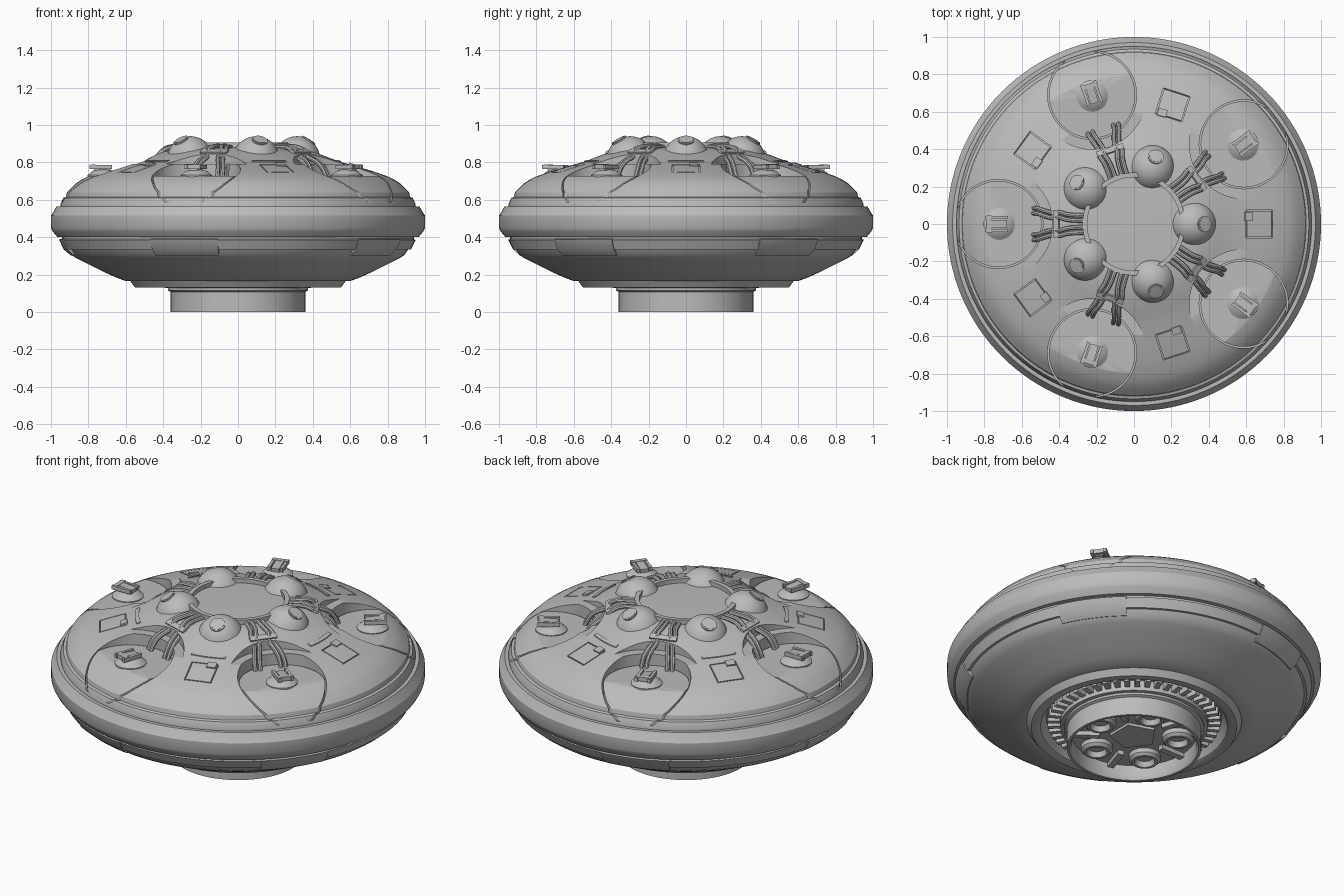
import bpy, bmesh
from math import tau, radians, atan2
from mathutils import Matrix, Vector

cube = bpy.data.objects.get("Cube")
if cube:
    bpy.data.objects.remove(cube)

grey = bpy.data.materials.new("hull_grey")
grey.use_nodes = True
grey.diffuse_color = (0.5, 0.5, 0.5, 1)
grey.node_tree.nodes["Principled BSDF"].inputs["Base Color"].default_value = (0.5, 0.5, 0.5, 1)

BALL_ANGLES = [radians(72 * k) for k in range(5)]
POD_ANGLES = [radians(36 + 72 * k) for k in range(5)]


def activate(obj):
    bpy.ops.object.select_all(action="DESELECT")
    obj.select_set(True)
    bpy.context.view_layer.objects.active = obj


def smooth(obj):
    activate(obj)
    bpy.ops.object.shade_smooth_by_angle(angle=radians(30))


def finish(name, bm, matrix=Matrix()):
    """Turn a bmesh into a named object, with the matrix baked in."""
    bmesh.ops.remove_doubles(bm, verts=bm.verts, dist=0.0001)
    bmesh.ops.recalc_face_normals(bm, faces=bm.faces)
    bm.transform(matrix)
    mesh = bpy.data.meshes.new(name)
    bm.to_mesh(mesh)
    bm.free()
    mesh.materials.append(grey)
    obj = bpy.data.objects.new(name, mesh)
    bpy.context.collection.objects.link(obj)
    smooth(obj)
    return obj


def lathe(name, profile, steps=128, closed=False, half_arc=None, matrix=Matrix()):
    """Spin an (r, z) profile about z, fully or over an arc centred on +x."""
    bm = bmesh.new()
    verts = [bm.verts.new((r, 0, z)) for r, z in profile]
    pairs = list(zip(verts, verts[1:] + verts[:1]))
    edges = [bm.edges.new(p) for p in (pairs if closed else pairs[:-1])]
    angle = 2 * half_arc if half_arc else tau
    bmesh.ops.spin(bm, geom=verts + edges, axis=(0, 0, 1), cent=(0, 0, 0), angle=angle, steps=steps)
    bmesh.ops.remove_doubles(bm, verts=bm.verts, dist=0.0001)
    if half_arc:
        bmesh.ops.holes_fill(bm, edges=bm.edges)
        bm.transform(Matrix.Rotation(-half_arc, 4, "Z"))
    return finish(name, bm, matrix)


def tube(name, r_in, r_out, z0, z1, steps=64, matrix=Matrix()):
    return lathe(name, [(r_in, z0), (r_out, z0), (r_out, z1), (r_in, z1)], steps, True, matrix=matrix)


def box(name, size, centre, tilt=0.0):
    bm = bmesh.new()
    bmesh.ops.create_cube(bm, size=1)
    matrix = Matrix.Translation(centre) @ Matrix.Rotation(tilt, 4, "Y") @ Matrix.Diagonal((*size, 1))
    return finish(name, bm, matrix)


def radial(obj, angles):
    """Repeat an object about z at the given angles."""
    copies = [obj] + [obj.copy() for _ in angles[1:]]
    for copy, angle in zip(copies, angles):
        if copy is not obj:
            bpy.context.collection.objects.link(copy)
        copy.rotation_euler.z = angle
    return copies


def cut(target, cutters):
    for cutter in cutters:
        cutter.hide_render = True
        mod = target.modifiers.new("cut", "BOOLEAN")
        mod.operation, mod.solver, mod.object = "DIFFERENCE", "EXACT", cutter
        activate(target)
        bpy.ops.object.modifier_apply(modifier=mod.name)
        bpy.data.objects.remove(cutter)


def pipe(name, points, radius):
    """Round pipe along a smooth path."""
    curve = bpy.data.curves.new(name, "CURVE")
    curve.dimensions = "3D"
    curve.bevel_depth, curve.bevel_resolution = radius, 2
    spline = curve.splines.new("NURBS")
    spline.points.add(len(points) - 1)
    for p, co in zip(spline.points, points):
        p.co = (*co, 1)
    spline.use_endpoint_u, spline.order_u, spline.resolution_u = True, 3, 5
    obj = bpy.data.objects.new(name, curve)
    bpy.context.collection.objects.link(obj)
    curve.materials.append(grey)
    activate(obj)
    bpy.ops.object.convert(target="MESH")
    obj = bpy.context.view_layer.objects.active
    smooth(obj)
    return obj


# Saucer hull, from the underside recess round the rim to the top plate
hull = lathe("hull", [
    (0, 0.19), (0.47, 0.19), (0.5, 0.135), (0.51, 0.13), (0.55, 0.13), (0.575, 0.165), (0.6, 0.165),
    (0.66, 0.188), (0.73, 0.22), (0.8, 0.255), (0.86, 0.285), (0.89, 0.305), (0.91, 0.335),
    (0.925, 0.335), (0.95, 0.385), (0.94, 0.39), (0.94, 0.4), (0.965, 0.4), (0.99, 0.43),
    (1, 0.45), (1, 0.515), (0.99, 0.53), (0.97, 0.565), (0.95, 0.565), (0.95, 0.575),
    (0.935, 0.61), (0.92, 0.615), (0.915, 0.64), (0.9, 0.655), (0.87, 0.685), (0.84, 0.705),
    (0.8, 0.725), (0.73, 0.75), (0.64, 0.777), (0.54, 0.805), (0.47, 0.832), (0.4, 0.858),
    (0.33, 0.875), (0.26, 0.88), (0, 0.88)])

# Pod craters, their upper ledges, seam rings and square panel seams
pod_spot = Matrix.Translation((0.725, 0, 0))
disc = lambda name, r, z: lathe(name, [(0, z), (r, z), (r, 1.1), (0, 1.1)], 72, matrix=pod_spot)
cut(hull, radial(disc("ledge_cutter", 0.29, 0.79), POD_ANGLES))
cut(hull, radial(disc("crater_cutter", 0.235, 0.727), POD_ANGLES))
cut(hull, radial(tube("seam_cutter", 0.23, 0.238, 0.585, 1.1, 72, pod_spot), POD_ANGLES))
slope = Matrix.Translation((0.67, 0, 0.768)) @ Matrix.Rotation(0.29, 4, "Y") @ Matrix.Rotation(tau / 8, 4, "Z")
cut(hull, radial(tube("panel_cutter", 0.098, 0.106, -0.012, 0.05, 4, slope), BALL_ANGLES))
smooth(hull)

# Strips inboard of the square panels
strip = [(0.53, 0.79), (0.53, 0.814), (0.552, 0.807), (0.552, 0.79)]
radial(lathe("panel_strip", strip, 12, True, radians(10)), BALL_ANGLES)
radial(box("panel_tab", (0.04, 0.05, 0.012), (0.612, 0.04, 0.787), 0.29), BALL_ANGLES)

# Raised panels below the rim
pad = [(0.87, 0.31), (0.895, 0.303), (0.932, 0.335), (0.957, 0.387), (0.93, 0.395)]
radial(lathe("lower_panel", pad, 10, True, radians(11.5)), POD_ANGLES)

# Crown of balls, each with a ringed cap turned outwards
bm = bmesh.new()
bmesh.ops.create_uvsphere(bm, u_segments=40, v_segments=24, radius=0.125)
ball_spot = Matrix.Translation((0.315, 0, 0.815))
radial(finish("ball", bm, ball_spot), BALL_ANGLES)
lean = Vector((0.065, 0, 0.107))
cap_spot = ball_spot @ Matrix.Rotation(atan2(lean.x, lean.z), 4, "Y")
radial(tube("ball_ring", 0.034, 0.042, 0.1, 0.124, 32, cap_spot), BALL_ANGLES)
radial(lathe("ball_cap", [(0.034, 0.11), (0.034, 0.126), (0, 0.128)], 32, matrix=cap_spot), BALL_ANGLES)

# Ring pipe joining the balls
tube("crown_ring", 0.25, 0.275, 0.87, 0.905, 96)

# Pipes running from the crown into each crater
for side, label in ((1, "left"), (-1, "right")):
    for gap, lift in ((0.018, 0), (0.046, -0.006)):
        path = [(0.265, gap, 0.888), (0.35, gap, 0.89), (0.4, gap + 0.02, 0.872),
                (0.43, gap + 0.01, 0.83), (0.48, gap + 0.025, 0.81), (0.52, gap + 0.04, 0.77),
                (0.54, gap + 0.04, 0.72)]
        radial(pipe(label + "_pipe", [(x, side * y, z + lift) for x, y, z in path], 0.012), POD_ANGLES)
radial(box("pipe_clamp", (0.03, 0.15, 0.03), (0.41, 0, 0.85), 0.5), POD_ANGLES)

# Pod hatch with a forked lever
hatch = [(0.085, 0.71), (0.085, 0.732), (0.075, 0.738), (0.06, 0.752), (0.03, 0.761), (0, 0.763)]
radial(lathe("pod_hatch", hatch, 40, matrix=Matrix.Translation((0.72, 0, 0))), POD_ANGLES)
radial(box("lever_body", (0.09, 0.045, 0.03), (0.725, 0, 0.768), -0.1), POD_ANGLES)
radial(box("lever_head", (0.025, 0.09, 0.024), (0.775, 0, 0.777)), POD_ANGLES)
for side, label in ((1, "left"), (-1, "right")):
    radial(box(label + "_lever_prong", (0.12, 0.016, 0.022), (0.735, side * 0.036, 0.775)), POD_ANGLES)

# Hollow landing drum with a collar
lathe("drum", [(0, 0.085), (0.335, 0.085), (0.335, 0.02), (0.345, 0), (0.36, 0), (0.36, 0.108),
               (0.375, 0.115), (0.375, 0.128), (0.395, 0.13), (0.395, 0.2)], 96)

# Nozzles and struts inside the drum
nozzle = [(0.085, 0.09), (0.085, 0.06), (0.07, 0.045), (0.055, 0.045), (0.045, 0.075), (0, 0.075)]
radial(lathe("nozzle", nozzle, 40, matrix=Matrix.Translation((0.235, 0, 0))), BALL_ANGLES)
radial(box("nozzle_strut", (0.15, 0.035, 0.03), (0.26, 0, 0.075)), POD_ANGLES)
lathe("drum_hub", [(0.13, 0.09), (0.13, 0.07), (0, 0.07)], 5, matrix=Matrix.Rotation(tau / 10, 4, "Z"))

# Ring of vent teeth round the drum
radial(box("vent_tooth", (0.065, 0.028, 0.045), (0.43, 0, 0.172)), [tau * k / 48 for k in range(48)])
